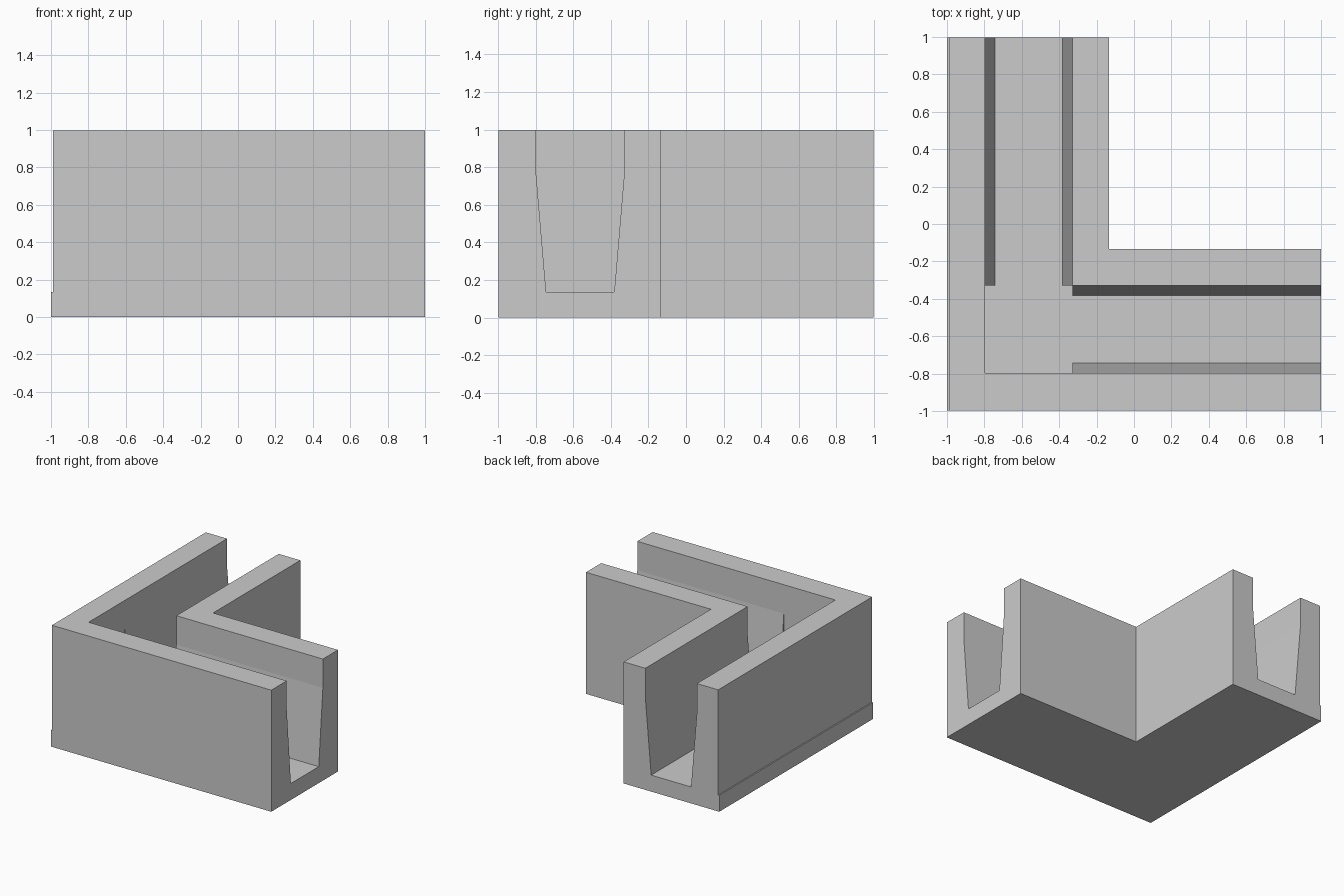
import bpy
import bmesh
from mathutils import Vector

cube = bpy.data.objects.get("Cube")
if cube:
    bpy.data.objects.remove(cube, do_unlink=True)

# Main dimensions
EDGE, HEIGHT, FLOOR = 0.997, 0.997, 0.135
INNER = -0.133                      # inside faces of the two arms
OUT, IN = -0.797, -0.329            # channel sides at the top
LOW_OUT, LOW_IN = -0.744, -0.382    # channel sides at the floor
TAPER = 0.76                        # height where the channel starts to narrow

grey = bpy.data.materials.new("light grey")
grey.use_nodes = True
colour = (0.6, 0.6, 0.6, 1)
grey.diffuse_color = colour
grey.node_tree.nodes["Principled BSDF"].inputs["Base Color"].default_value = colour


def prism(name, outline, direction):
    """Extrude a closed outline of points along a direction."""
    bm = bmesh.new()
    face = bm.faces.new([bm.verts.new(p) for p in outline])
    extruded = bmesh.ops.extrude_face_region(bm, geom=[face])["geom"]
    verts = [v for v in extruded if isinstance(v, bmesh.types.BMVert)]
    bmesh.ops.translate(bm, verts=verts, vec=Vector(direction))
    bmesh.ops.recalc_face_normals(bm, faces=bm.faces)
    mesh = bpy.data.meshes.new(name)
    bm.to_mesh(mesh)
    bm.free()
    mesh.materials.append(grey)
    obj = bpy.data.objects.new(name, mesh)
    bpy.context.collection.objects.link(obj)
    return obj


def box(name, x0, x1, y0, y1, z0, z1):
    outline = [(x0, y0, z0), (x1, y0, z0), (x1, y1, z0), (x0, y1, z0)]
    return prism(name, outline, (0, 0, z1 - z0))


# Solid corner block
footprint = [(-1, -EDGE), (1, -EDGE), (1, INNER), (INNER, INNER), (INNER, EDGE), (-1, EDGE)]
block = prism("corner_channel", [(x, y, 0) for x, y in footprint], (0, 0, HEIGHT))

# Tapered channel along each arm, square pocket at the corner, step on the left wall
profile = [(OUT, 1.2), (OUT, TAPER), (LOW_OUT, FLOOR), (LOW_IN, FLOOR), (IN, TAPER), (IN, 1.2)]
cutters = [
    prism("side_channel_cutter", [(IN, a, z) for a, z in profile], (2, 0, 0)),
    prism("back_channel_cutter", [(a, IN, z) for a, z in profile], (0, 2, 0)),
    box("corner_pocket_cutter", OUT, IN, OUT, IN, FLOOR, 1.2),
    box("outer_step_cutter", -1.2, -0.99, -1.2, 1.2, FLOOR, 1.2),
]

bpy.ops.object.select_all(action="DESELECT")
bpy.context.view_layer.objects.active = block
block.select_set(True)
for cutter in cutters:
    cutter.hide_render = True
    cut = block.modifiers.new(cutter.name, "BOOLEAN")
    cut.operation = "DIFFERENCE"
    cut.solver = "EXACT"
    cut.object = cutter
    bpy.ops.object.modifier_apply(modifier=cut.name)
    bpy.data.objects.remove(cutter, do_unlink=True)
